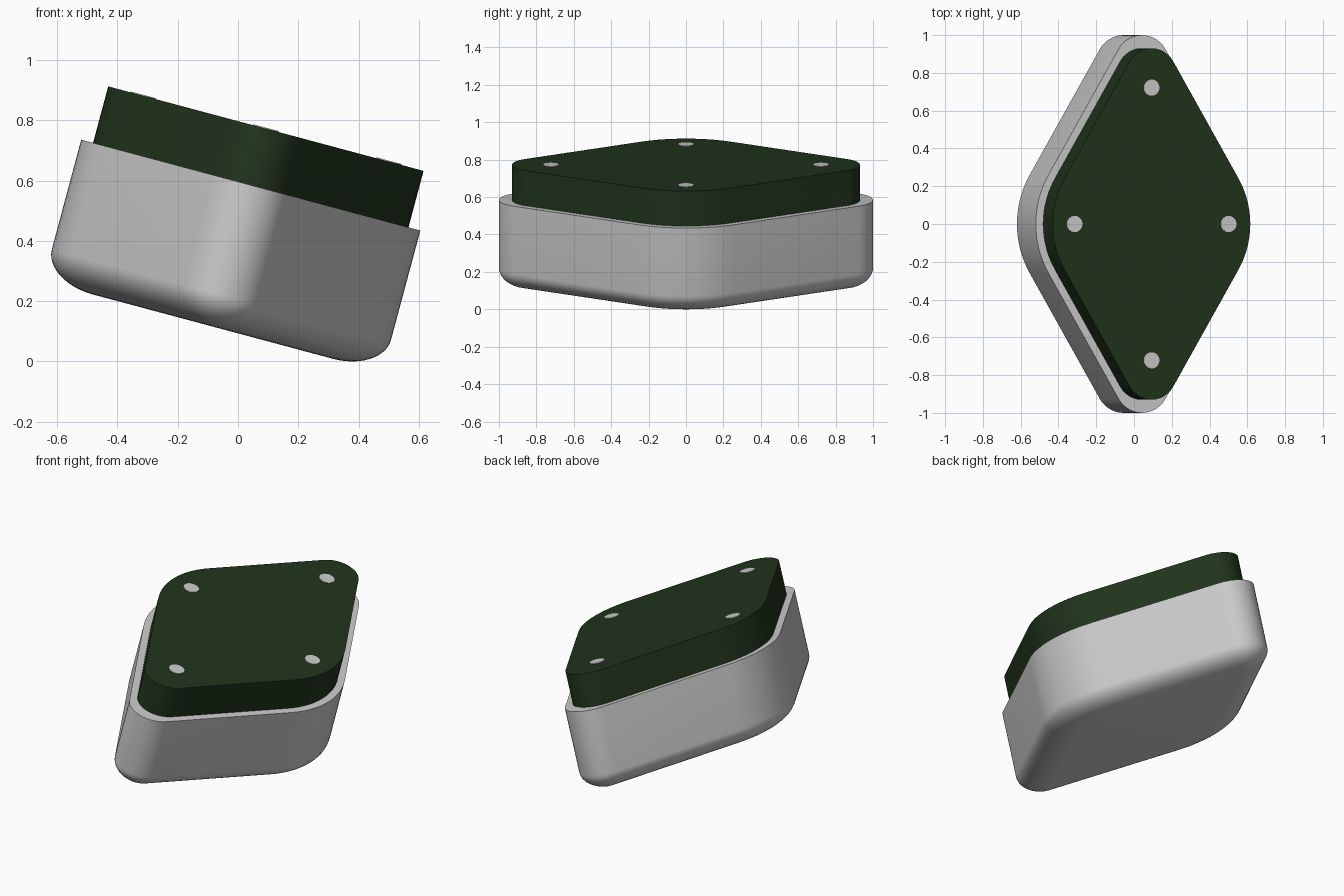
import bpy, bmesh
from math import sin, cos, pi, radians
from mathutils import Matrix

if "Cube" in bpy.data.objects:
    bpy.data.objects.remove(bpy.data.objects["Cube"])

# Everything is built upright, then leaned 15 degrees about y
TILT = Matrix.Rotation(radians(15), 4, 'Y') @ Matrix.Translation((-0.1105, 0, 0))
BOTTOM, RIM, TOP = 0.09, 0.576, 0.77
D, R_SIDE, R_TIP = 0.574, 0.52, 0.148   # rhombus edge distance, corner radii


def outline(inset=0.0, scale=1.0, n=14):
    """60/120 degree rhombus with rounded corners, offset inwards."""
    d, r1, r2 = D - inset, R_SIDE - inset, max(R_TIP - inset, 0)
    xc, yc = (d - r1) / cos(pi / 6), (d - r2) / 0.5
    corners = [(xc, 0, r1, -30, 30), (0, yc, r2, 30, 150),
               (-xc, 0, r1, 150, 210), (0, -yc, r2, 210, 330)]
    pts = []
    for cx, cy, r, a0, a1 in corners:
        for i in range(n + 1):
            a = radians(a0 + (a1 - a0) * i / n)
            pts.append((scale * (cx + r * cos(a)), scale * (cy + r * sin(a))))
    return pts


def loft(name, rings):
    """Skin a stack of (points, z) rings and cap both ends."""
    bm = bmesh.new()
    loops = [[bm.verts.new((x, y, z)) for x, y in pts] for pts, z in rings]
    for a, b in zip(loops, loops[1:]):
        for i in range(len(a)):
            j = (i + 1) % len(a)
            bm.faces.new((a[i], a[j], b[j], b[i]))
    bm.faces.new(loops[0][::-1])
    bm.faces.new(loops[-1])
    bmesh.ops.remove_doubles(bm, verts=bm.verts, dist=1e-5)
    bmesh.ops.recalc_face_normals(bm, faces=bm.faces)
    return finish(name, bm)


def finish(name, bm):
    bm.transform(TILT)
    me = bpy.data.meshes.new(name)
    bm.to_mesh(me)
    bm.free()
    ob = bpy.data.objects.new(name, me)
    bpy.context.collection.objects.link(ob)
    bpy.ops.object.select_all(action='DESELECT')
    ob.select_set(True)
    bpy.context.view_layer.objects.active = ob
    bpy.ops.object.shade_smooth_by_angle(angle=radians(35))
    return ob


# Grey body with an elliptical rounding around the lower edge
E, H, STEPS = 0.17, 0.11, 12
rings = []
for k in range(STEPS + 1):
    t = pi / 2 * k / STEPS
    rings.append((outline(E * (1 - sin(t))), BOTTOM + H * (1 - cos(t))))
rings.append((outline(), RIM))
loft("body", rings)

# Dark green slab on the rim
slab = loft("top_slab", [(outline(scale=0.93), RIM), (outline(scale=0.93), TOP)])
mat = bpy.data.materials.new("dark_green")
mat.diffuse_color = (0.015, 0.035, 0.012, 1)
mat.use_nodes = True
mat.node_tree.nodes["Principled BSDF"].inputs["Base Color"].default_value = mat.diffuse_color
slab.data.materials.append(mat)

# Four round pads near the corners
for name, x, y in [("pad_right", 0.422, 0), ("pad_left", -0.422, 0),
                   ("pad_back", 0, 0.722), ("pad_front", 0, -0.722)]:
    bm = bmesh.new()
    bmesh.ops.create_cone(bm, cap_ends=True, segments=32, radius1=0.043,
                          radius2=0.043, depth=0.01,
                          matrix=Matrix.Translation((x, y, TOP - 0.002)))
    finish(name, bm)
